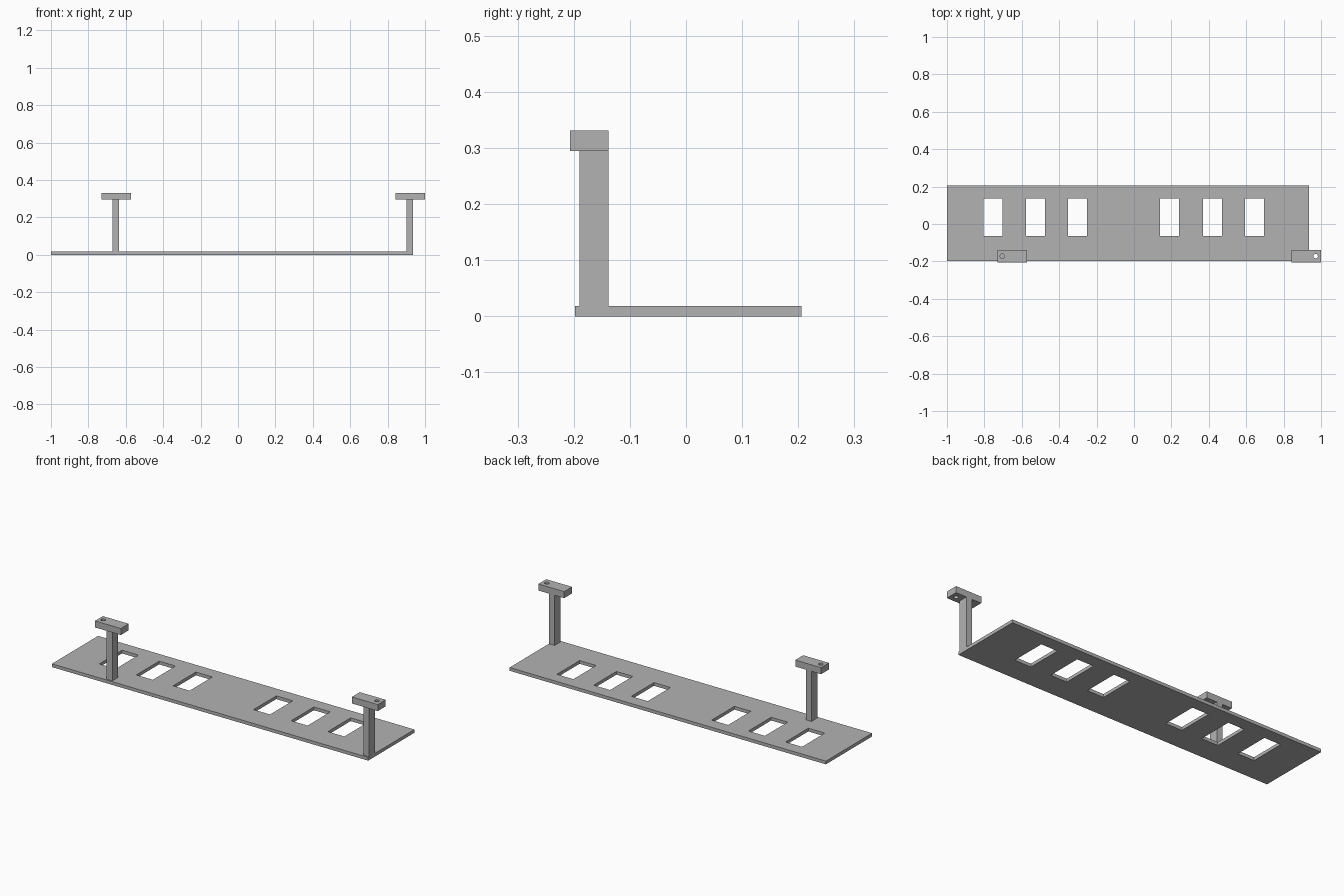
import bpy
import bmesh
from math import cos, sin, tau

cube = bpy.data.objects.get("Cube")
if cube:
    bpy.data.objects.remove(cube, do_unlink=True)

grey = bpy.data.materials.new("plain grey")
grey.use_nodes = True
colour = (0.45, 0.45, 0.45, 1)
grey.diffuse_color = colour
grey.node_tree.nodes["Principled BSDF"].inputs["Base Color"].default_value = colour


def rectangle(x0, x1, y0, y1):
    return [(x0, y0), (x1, y0), (x1, y1), (x0, y1)]


def circle(x, y, radius, sides=24):
    return [(x + radius * cos(tau * i / sides), y + radius * sin(tau * i / sides))
            for i in range(sides)]


def slab(name, outline, z0, z1, holes=()):
    """Fill an outline, leaving its holes open, and extrude it from z0 to z1."""
    bm = bmesh.new()
    for loop in [outline, *holes]:
        verts = [bm.verts.new((x, y, z0)) for x, y in loop]
        for i, vert in enumerate(verts):
            bm.edges.new((verts[i - 1], vert))
    bmesh.ops.triangle_fill(bm, use_beauty=True, edges=bm.edges[:], normal=(0, 0, 1))
    top = bmesh.ops.extrude_face_region(bm, geom=bm.faces[:], use_keep_orig=True)
    moved = [g for g in top["geom"] if isinstance(g, bmesh.types.BMVert)]
    bmesh.ops.translate(bm, verts=moved, vec=(0, 0, z1 - z0))
    bmesh.ops.recalc_face_normals(bm, faces=bm.faces[:])
    mesh = bpy.data.meshes.new(name)
    bm.to_mesh(mesh)
    bm.free()
    mesh.materials.append(grey)
    obj = bpy.data.objects.new(name, mesh)
    bpy.context.collection.objects.link(obj)
    return obj


PLATE_TOP, POST_TOP, CAP_TOP = 0.018, 0.295, 0.331

# Base plate with two groups of three windows
windows = [rectangle(x, x + 0.101, -0.063, 0.136)
           for x in (-0.805, -0.578, -0.353, 0.139, 0.369, 0.594)]
slab("base_plate", rectangle(-1, 0.935, -0.198, 0.206), 0, PLATE_TOP, windows)

# Two posts, each with a drilled mounting cap
for side, post_x, cap_x, hole_x in (("right", -0.671, -0.73, -0.704),
                                    ("left", 0.9, 0.842, 0.971)):
    slab(side + "_post", rectangle(post_x, post_x + 0.035, -0.19, -0.138),
         PLATE_TOP, POST_TOP)
    slab(side + "_cap", rectangle(cap_x, cap_x + 0.158, -0.207, -0.138),
         POST_TOP, CAP_TOP, [circle(hole_x, -0.172, 0.012)])
